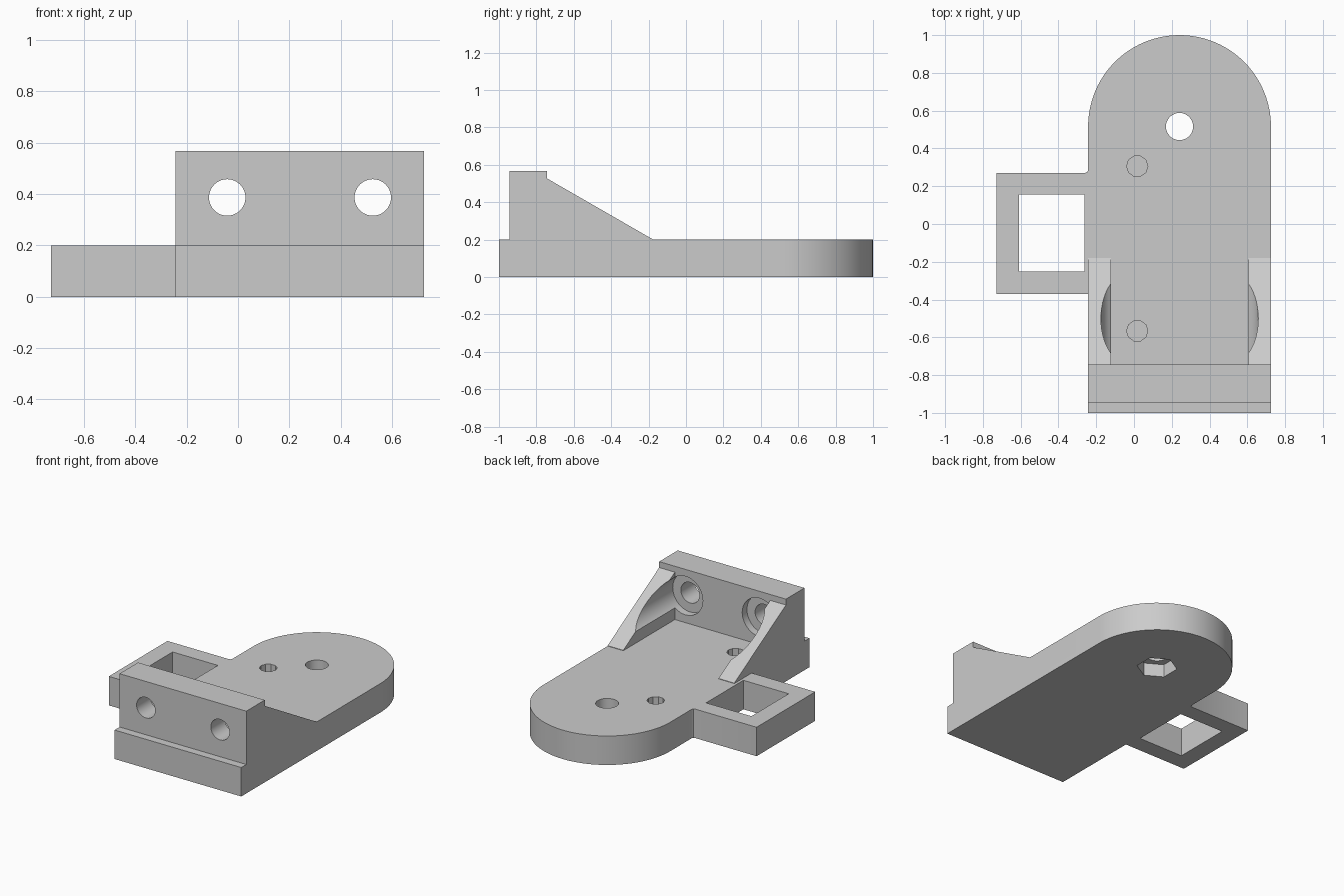
import bpy, bmesh, math
from mathutils import Matrix, Vector

if "Cube" in bpy.data.objects:
    bpy.data.objects.remove(bpy.data.objects["Cube"])

grey = bpy.data.materials.new("plain grey")
grey.diffuse_color = (0.6, 0.6, 0.6, 1)
grey.use_nodes = True
grey.node_tree.nodes["Principled BSDF"].inputs["Base Color"].default_value = grey.diffuse_color


def prism(name, points, direction):
    """Extrude a flat polygon into a solid."""
    bm = bmesh.new()
    face = bm.faces.new([bm.verts.new(p) for p in points])
    ext = bmesh.ops.extrude_face_region(bm, geom=[face])
    verts = [v for v in ext["geom"] if isinstance(v, bmesh.types.BMVert)]
    bmesh.ops.translate(bm, verts=verts, vec=Vector(direction))
    bmesh.ops.recalc_face_normals(bm, faces=bm.faces)
    mesh = bpy.data.meshes.new(name)
    bm.to_mesh(mesh)
    bm.free()
    mesh.materials.append(grey)
    ob = bpy.data.objects.new(name, mesh)
    bpy.context.collection.objects.link(ob)
    return ob


def box(name, x0, x1, y0, y1, z0, z1):
    pts = [(x0, y0, z0), (x1, y0, z0), (x1, y1, z0), (x0, y1, z0)]
    return prism(name, pts, (0, 0, z1 - z0))


def upright_hole(name, x, y, r, z0, z1, sides, turn=0.0):
    angles = [turn + 2 * math.pi * i / sides for i in range(sides)]
    pts = [(x + r * math.cos(a), y + r * math.sin(a), z0) for a in angles]
    return prism(name, pts, (0, 0, z1 - z0))


def level_hole(name, x, z, r, y0, y1, sides=48):
    angles = [2 * math.pi * i / sides for i in range(sides)]
    pts = [(x + r * math.cos(a), y0, z + r * math.sin(a)) for a in angles]
    return prism(name, pts, (0, y1 - y0, 0))


def combine(target, other, operation):
    mod = target.modifiers.new(other.name, "BOOLEAN")
    mod.operation, mod.solver, mod.object = operation, "EXACT", other
    bpy.context.view_layer.objects.active = target
    bpy.ops.object.modifier_apply(modifier=mod.name)
    bpy.data.objects.remove(other)


L, R = -0.243, 0.725           # plate sides
CX, CY, RAD = 0.241, 0.516, 0.484

# base plate with rounded back and side frame
outline = [(L, -1), (R, -1)]
outline += [(CX + RAD * math.cos(math.pi * i / 48), CY + RAD * math.sin(math.pi * i / 48))
            for i in range(49)]
outline += [(L, 0.285), (L - 0.005, 0.275), (L - 0.017, 0.27), (-0.728, 0.27),
            (-0.728, -0.37), (L, -0.37)]
body = prism("bracket_body", [(x, y, 0) for x, y in outline], (0, 0, 0.2))

# front wall
combine(body, box("wall", L, R, -0.945, -0.743, 0.1, 0.568), "UNION")

# sloping gussets
for x in (L, R - 0.12):
    side = [(-0.8, 0.1), (-0.18, 0.1), (-0.18, 0.203), (-0.743, 0.527), (-0.8, 0.527)]
    combine(body, prism("gusset", [(x, y, z) for y, z in side], (0.12, 0, 0)), "UNION")

# frame window
combine(body, box("window", -0.608, -0.262, -0.252, 0.155, -0.1, 0.3), "DIFFERENCE")

# wall bolt holes with head recesses that bite into the gussets
for x in (-0.042, 0.525):
    combine(body, level_hole("head_recess", x, 0.387, 0.133, -0.795, 0.1), "DIFFERENCE")
    combine(body, level_hole("bolt_hole", x, 0.387, 0.071, -1.1, -0.6), "DIFFERENCE")

# pivot hole with hexagonal nut pocket underneath
combine(body, upright_hole("pivot_hole", CX, CY, 0.072, -0.1, 0.3, 32), "DIFFERENCE")
combine(body, upright_hole("nut_pocket", CX, CY, 0.13, -0.1, 0.09, 6, math.pi / 6), "DIFFERENCE")

# small blind holes
for y in (0.306, -0.566):
    combine(body, upright_hole("blind_hole", 0.017, y, 0.056, 0.05, 0.3, 10), "DIFFERENCE")

# smooth the curves, keep edges sharp
bpy.ops.object.select_all(action="DESELECT")
body.select_set(True)
bpy.context.view_layer.objects.active = body
bpy.ops.object.shade_smooth_by_angle(angle=math.radians(30))
